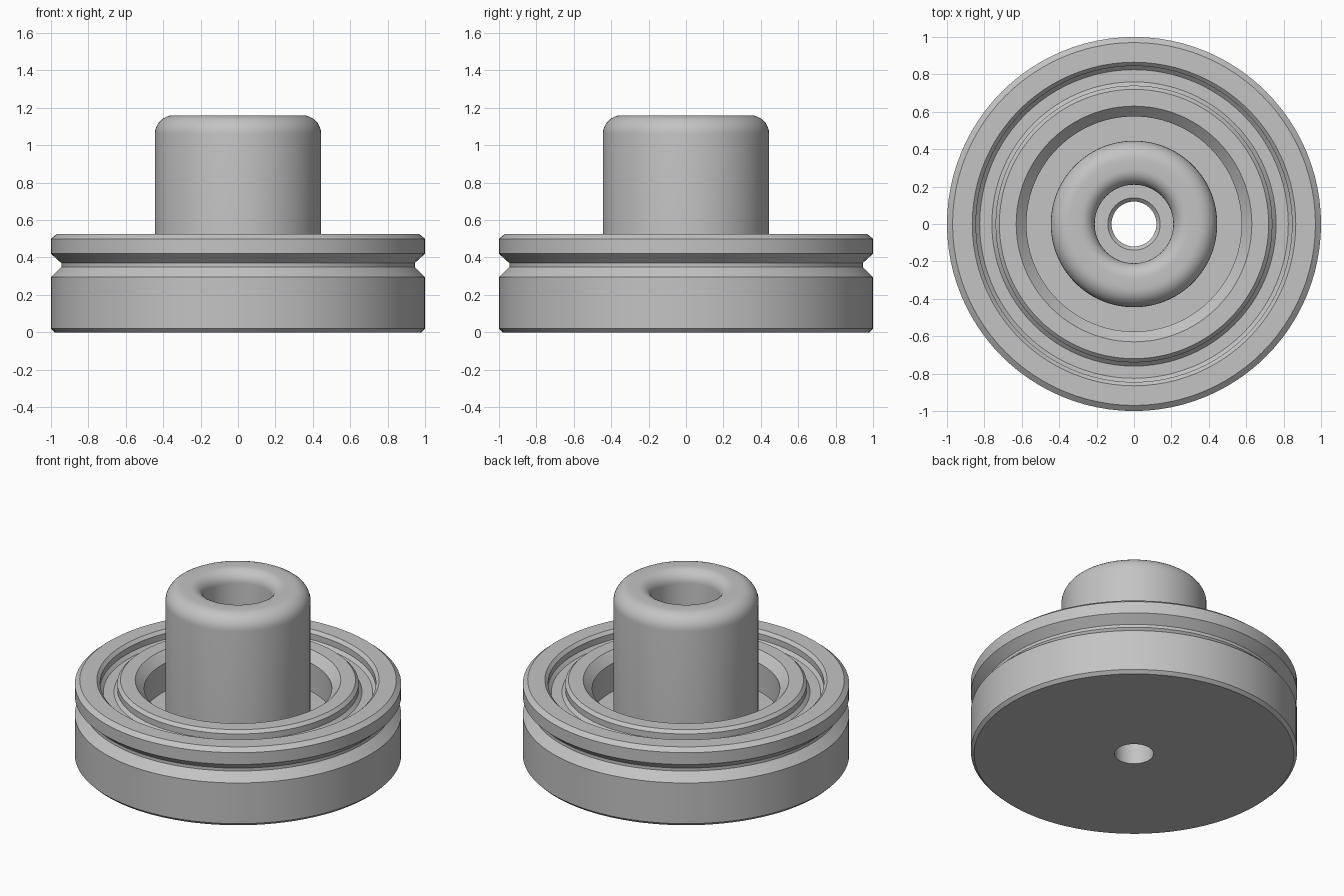
import bpy, bmesh
from math import sin, cos, pi, radians

SEGMENTS = 96

cube = bpy.data.objects.get("Cube")
if cube:
    bpy.data.objects.remove(cube, do_unlink=True)

# Single plain metal colour
metal = bpy.data.materials.new("grey_metal")
metal.use_nodes = True
grey = (0.55, 0.55, 0.55, 1)
metal.diffuse_color = grey
bsdf = next(n for n in metal.node_tree.nodes if n.type == 'BSDF_PRINCIPLED')
bsdf.inputs["Base Color"].default_value = grey


def fillet(r, z, radius, start, end, steps=8):
    """Arc of profile points around (r, z), angles in degrees."""
    angles = [radians(start + (end - start) * i / steps) for i in range(steps + 1)]
    return [(r + radius * cos(a), z + radius * sin(a)) for a in angles]


def revolve(name, profile):
    """Turn a closed (radius, height) profile around the z axis."""
    bm = bmesh.new()
    rings = []
    for s in range(SEGMENTS):
        a = 2 * pi * s / SEGMENTS
        rings.append([bm.verts.new((r * cos(a), r * sin(a), z)) for r, z in profile])
    count = len(profile)
    for s in range(SEGMENTS):
        here, there = rings[s], rings[(s + 1) % SEGMENTS]
        for i in range(count):
            j = (i + 1) % count
            bm.faces.new((here[i], there[i], there[j], here[j]))
    bmesh.ops.recalc_face_normals(bm, faces=bm.faces)
    mesh = bpy.data.meshes.new(name)
    bm.to_mesh(mesh)
    bm.free()
    mesh.materials.append(metal)
    obj = bpy.data.objects.new(name, mesh)
    bpy.context.collection.objects.link(obj)
    bpy.ops.object.select_all(action='DESELECT')
    obj.select_set(True)
    bpy.context.view_layer.objects.active = obj
    bpy.ops.object.shade_smooth_by_angle(angle=radians(25))
    return obj


top = 0.525      # height of the flange
height = 1.16    # height of the hub

# Outer rim with chamfers and the V groove around its side
rim = [(0.12, 0), (0.98, 0), (1, 0.02), (1, 0.295), (0.945, 0.35),
       (0.945, 0.37), (1, 0.42), (1, 0.5), (0.97, top)]

# Chamfered ring groove in the top face
floor = top - 0.08
ring_groove = [(0.865, top), (0.845, top - 0.02), (0.845, floor + 0.02),
               (0.825, floor), (0.76, floor), (0.74, floor + 0.02),
               (0.74, top - 0.02), (0.72, top)]

# Recess around the hub
recess = [(0.63, top), (0.575, top - 0.055), (0.575, 0.28), (0.445, 0.28)]

# Rounded hub with a counterbored through hole
hub = fillet(0.345, height - 0.1, 0.1, 0, 90)
hub += fillet(0.29, height - 0.08, 0.08, 90, 180)
bore = [(0.21, 0.3), (0.14, 0.3), (0.12, 0.28)]

revolve("grooved_flange_with_hub", rim + ring_groove + recess + hub + bore)
